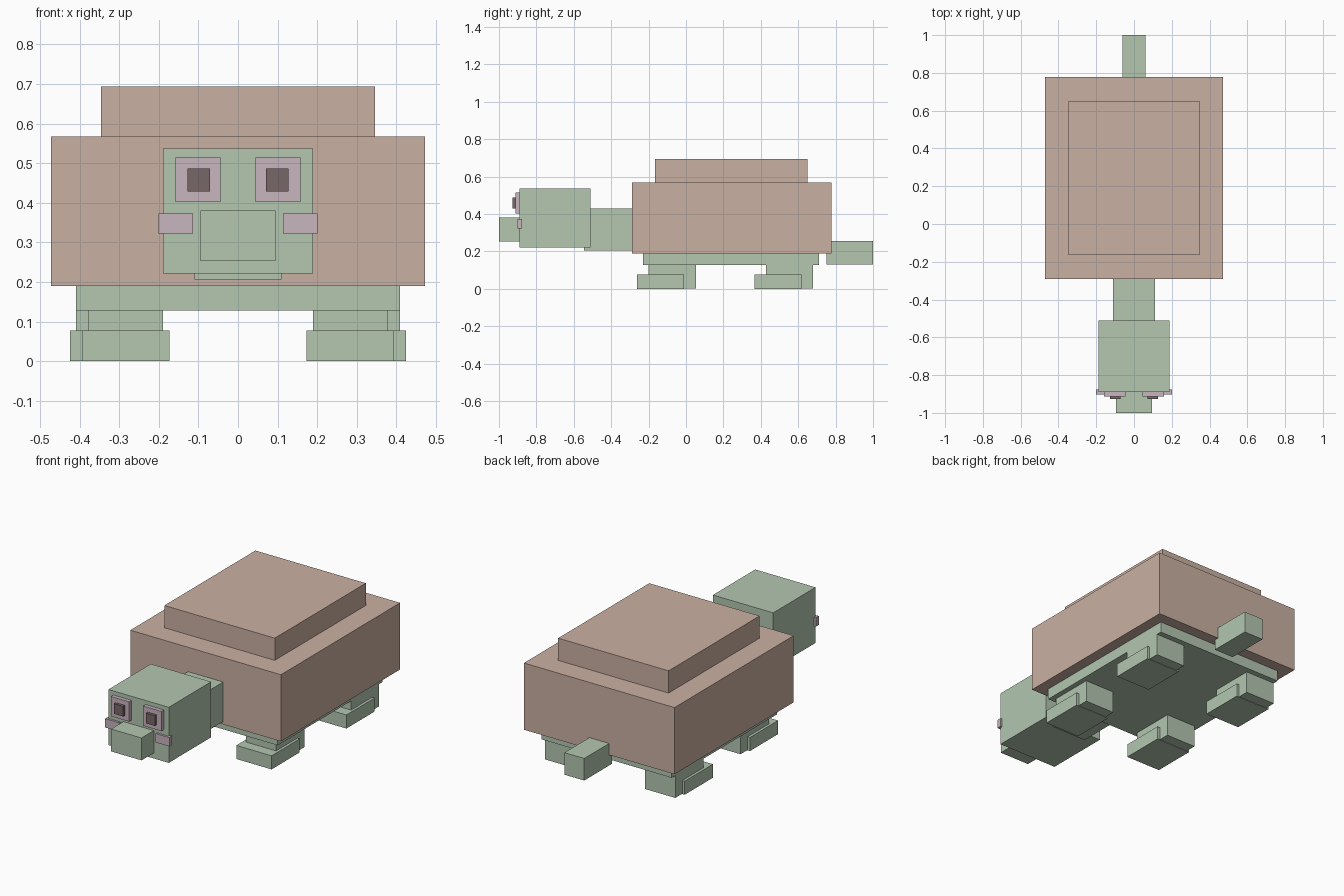
import bpy
import bmesh
from mathutils import Vector

if "Cube" in bpy.data.objects:
    bpy.data.objects.remove(bpy.data.objects["Cube"], do_unlink=True)


def to_linear(c):
    c /= 255
    return c / 12.92 if c <= 0.04045 else ((c + 0.055) / 1.055) ** 2.4


def material(name, *rgb):
    colour = (*[to_linear(c) for c in rgb], 1)
    mat = bpy.data.materials.new(name)
    mat.use_nodes = True
    mat.diffuse_color = colour
    bsdf = mat.node_tree.nodes["Principled BSDF"]
    bsdf.inputs["Base Color"].default_value = colour
    bsdf.inputs["Roughness"].default_value = 0.8
    return mat


GREEN = material("pale green skin", 179, 199, 176)
TAN = material("tan shell", 202, 176, 162)
PINK = material("dusty pink", 200, 181, 191)
DARK = material("dark pupil", 121, 103, 104)


def box(name, mat, x, y, z):
    """Box spanning the (low, high) ranges on each axis."""
    low, high = (Vector(corner) for corner in zip(x, y, z))
    bm = bmesh.new()
    bmesh.ops.create_cube(bm, size=1)
    bmesh.ops.scale(bm, vec=high - low, verts=bm.verts)
    mesh = bpy.data.meshes.new(name)
    bm.to_mesh(mesh)
    bm.free()
    mesh.materials.append(mat)
    obj = bpy.data.objects.new(name, mesh)
    obj.location = (low + high) / 2
    bpy.context.collection.objects.link(obj)
    return obj


def centred(name, mat, half, y, z):
    return box(name, mat, (-half, half), y, z)


def pair(name, mat, x, y, z):
    """Matching boxes on the left (+x) and right (-x)."""
    box("left_" + name, mat, x, y, z)
    box("right_" + name, mat, (-x[1], -x[0]), y, z)


# Shell and body
centred("shell", TAN, 0.472, (-0.29, 0.777), (0.19, 0.568))
centred("shell_top", TAN, 0.346, (-0.165, 0.65), (0.56, 0.694))
centred("belly", GREEN, 0.409, (-0.23, 0.712), (0.128, 0.195))
centred("tail", GREEN, 0.062, (0.75, 1.0), (0.13, 0.255))

# Neck and head
centred("neck", GREEN, 0.11, (-0.545, -0.26), (0.206, 0.43))
centred("head", GREEN, 0.189, (-0.89, -0.511), (0.222, 0.537))
centred("snout", GREEN, 0.095, (-1.0, -0.88), (0.253, 0.38))

# Face
pair("eye", PINK, (0.044, 0.158), (-0.912, -0.88), (0.402, 0.514))
pair("pupil", DARK, (0.071, 0.128), (-0.927, -0.9), (0.429, 0.487))
pair("cheek", PINK, (0.114, 0.201), (-0.902, -0.876), (0.323, 0.373))

# Legs and feet: the hind pair stands slightly wider
for name, side, back in (("front", 0, 0), ("hind", 0.03, 0.627)):
    pair(name + "_leg", GREEN, (0.19 + side, 0.379 + side),
         (-0.2 + back, 0.053 + back), (0.002, 0.14))
    pair(name + "_foot", GREEN, (0.173 + side, 0.394 + side),
         (-0.262 + back, -0.01 + back), (0, 0.077))
